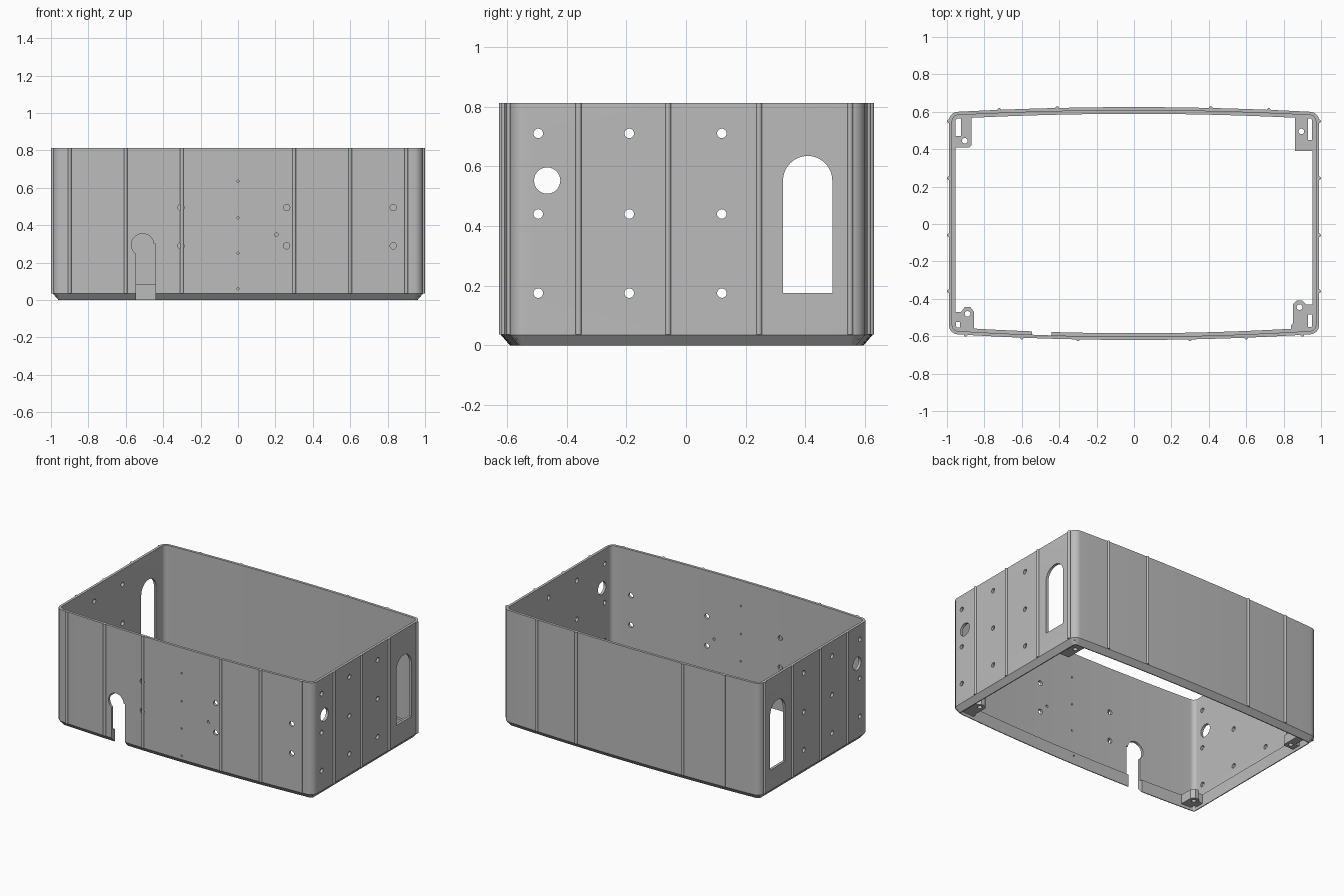
import bpy, bmesh
from math import sin, cos, pi, radians, sqrt
from mathutils import Vector

cube = bpy.data.objects.get("Cube")
if cube:
    bpy.data.objects.remove(cube, do_unlink=True)

grey = bpy.data.materials.new("light grey")
grey.use_nodes = True
grey.diffuse_color = (0.5, 0.5, 0.5, 1)
grey.node_tree.nodes["Principled BSDF"].inputs["Base Color"].default_value = (0.5, 0.5, 0.5, 1)

HX, R, TOP, WALL, LIP = 0.99, 0.05, 0.812, 0.018, 0.036
FRONT, BACK = (0.62, 0.03), (0.625, 0.025)      # peak and drop of the bowed walls


def bow(x, side):
    peak, drop = side
    return peak - drop * (x / (HX - R)) ** 2


def make(name, bm):
    bmesh.ops.recalc_face_normals(bm, faces=bm.faces[:])
    me = bpy.data.meshes.new(name)
    bm.to_mesh(me)
    bm.free()
    me.materials.append(grey)
    ob = bpy.data.objects.new(name, me)
    bpy.context.collection.objects.link(ob)
    return ob


def loft(bm, rings, closed):
    rows = [[bm.verts.new(p) for p in ring] for ring in rings]
    n = len(rows[0])
    pairs = list(zip(rows, rows[1:]))
    if closed:
        pairs.append((rows[-1], rows[0]))
    else:
        bm.faces.new(rows[0])
        bm.faces.new(rows[-1])
    for a, b in pairs:
        for i in range(n):
            j = (i + 1) % n
            bm.faces.new((a[i], a[j], b[j], b[i]))


def prism(bm, pts, axis, a, b):
    place = {"x": lambda u, v, w: (w, u, v),
             "y": lambda u, v, w: (u, w, v),
             "z": lambda u, v, w: (u, v, w)}[axis]
    loft(bm, [[place(u, v, w) for u, v in pts] for w in (a, b)], False)


def arc(cx, cy, r, a0, a1, n):
    return [(cx + r * cos(radians(a0 + (a1 - a0) * i / n)),
             cy + r * sin(radians(a0 + (a1 - a0) * i / n))) for i in range(n + 1)]


def circle(cx, cy, r, n=24):
    return arc(cx, cy, r, 0, 360, n)[:-1]


def rect(x0, x1, y0, y1):
    return [(x0, y0), (x1, y0), (x1, y1), (x0, y1)]


def cut(ob, bm):
    cutter = make("cutter", bm)
    cutter.hide_render = True
    mod = ob.modifiers.new("cut", "BOOLEAN")
    mod.operation, mod.solver, mod.object = "DIFFERENCE", "EXACT", cutter
    bpy.context.view_layer.update()
    me = bpy.data.meshes.new_from_object(ob.evaluated_get(bpy.context.evaluated_depsgraph_get()))
    ob.modifiers.clear()
    ob.data = me
    bpy.data.objects.remove(cutter, do_unlink=True)


def corner_wedges():
    # sloped planes that trim the four bottom corners
    bm = bmesh.new()
    d = 1.45 / sqrt(2)
    tri = [(d - 0.1, -0.1), (d + 0.4, -0.1), (d + 0.4, 0.4)]
    for sx in (-1, 1):
        for sy in (-1, 1):
            out = Vector((sx, sy, 0)).normalized()
            side = Vector((-out.y, out.x, 0))
            loft(bm, [[out * u + side * w + Vector((0, 0, v)) for u, v in tri]
                      for w in (-0.2, 0.2)], False)
    return bm


def outline(inset):
    # rounded rectangle with bowed front and back, counter-clockwise
    r, cx, n = R - inset, HX - R, 24
    xs = [cx * (2 * i / n - 1) for i in range(1, n)]
    yf, yb = bow(cx, FRONT) - R, bow(cx, BACK) - R
    pts = [(x, -bow(x, FRONT) + inset) for x in xs]
    pts += arc(cx, -yf, r, -90, 0, 8) + arc(cx, yb, r, 0, 90, 8)
    pts += [(x, bow(x, BACK) - inset) for x in reversed(xs)]
    pts += arc(-cx, yb, r, 90, 180, 8) + arc(-cx, -yf, r, 180, 270, 8)
    return pts


# Wall shell with bevelled foot and inner lip
profile = [(0, TOP), (0, 0.035), (0.03, 0), (LIP, 0), (LIP, 0.085), (WALL, 0.085), (WALL, TOP)]
bm = bmesh.new()
loft(bm, [[(x, y, z) for x, y in outline(i)] for i, z in profile], True)
shell = make("wall_shell", bm)
cut(shell, corner_wedges())

# Openings in the front and both side walls
bm = bmesh.new()
for x in (-0.305, 0.26, 0.83):
    for z in (0.29, 0.495):
        prism(bm, circle(x, z, 0.017), "y", -0.7, -0.5)
for z in (0.06, 0.25, 0.44, 0.635):
    prism(bm, circle(0, z, 0.006, 12), "y", -0.7, -0.5)
prism(bm, circle(0.205, 0.35, 0.009, 12), "y", -0.7, -0.5)
keyhole = [(-0.545, -0.05), (-0.44, -0.05), (-0.44, 0.3)] + arc(-0.51, 0.295, 0.06, 5, 234, 24)
prism(bm, keyhole, "y", -0.7, -0.5)
arch = [(0.325, 0.175), (0.49, 0.175)] + arc(0.4075, 0.552, 0.0825, 0, 180, 24)
for s in (-1, 1):
    for y in (-0.495, -0.19, 0.12):
        for z in (0.175, 0.44, 0.71):
            prism(bm, circle(y, z, 0.016), "x", s * 0.9, s * 1.1)
    prism(bm, circle(-0.465, 0.552, 0.044, 32), "x", s * 0.9, s * 1.1)
    prism(bm, arch, "x", s * 0.9, s * 1.1)
cut(shell, bm)

# Vertical ribs
bm = bmesh.new()
spots = [(s * x, -bow(x, FRONT)) for x in (0.3, 0.6, 0.9) for s in (-1, 1)]
spots += [(s * x, bow(x, BACK)) for x in (0.41, 0.72) for s in (-1, 1)]
spots += [(s * HX, y) for y in (-0.36, -0.06, 0.245, 0.55) for s in (-1, 1)]
for x, y in spots:
    prism(bm, circle(x, y, 0.0095, 12), "z", 0.036, TOP)
ribs = make("wall_ribs", bm)

# Mounting tabs in the bottom corners: outline, screw hole, slot
tabs = {
    "back_right_tab": ([(-0.97, 0.41), (-0.88, 0.41), (-0.87, 0.42), (-0.87, 0.58), (-0.97, 0.58)],
                       (-0.905, 0.445), (-0.955, -0.925, 0.47, 0.568)),
    "back_left_tab": (rect(0.86, 0.97, 0.39, 0.58), (0.895, 0.495), (0.93, 0.952, 0.45, 0.568)),
    "front_right_tab": ([(-0.97, -0.57), (-0.855, -0.57), (-0.855, -0.47), (-0.875, -0.445),
                         (-0.905, -0.445), (-0.925, -0.47), (-0.97, -0.47)],
                        (-0.89, -0.48), (-0.953, -0.93, -0.553, -0.525)),
    "front_left_tab": ([(0.97, -0.57), (0.84, -0.57), (0.84, -0.54), (0.85, -0.53), (0.85, -0.43),
                        (0.87, -0.41), (0.9, -0.41), (0.92, -0.43), (0.97, -0.43)],
                       (0.885, -0.445), (0.93, 0.952, -0.55, -0.485)),
}
parts = [shell, ribs]
for name, (shape, hole, slot) in tabs.items():
    bm = bmesh.new()
    prism(bm, shape, "z", 0.02, 0.084)
    tab = make(name, bm)
    bm = bmesh.new()
    prism(bm, circle(*hole, 0.015), "z", -0.1, 0.2)
    prism(bm, rect(*slot), "z", -0.1, 0.2)
    cut(tab, bm)
    cut(tab, corner_wedges())
    parts.append(tab)

# Smooth the rounded corners, keep edges sharp
bpy.ops.object.select_all(action="DESELECT")
for ob in parts:
    ob.select_set(True)
bpy.context.view_layer.objects.active = shell
bpy.ops.object.shade_smooth_by_angle(angle=radians(25))
